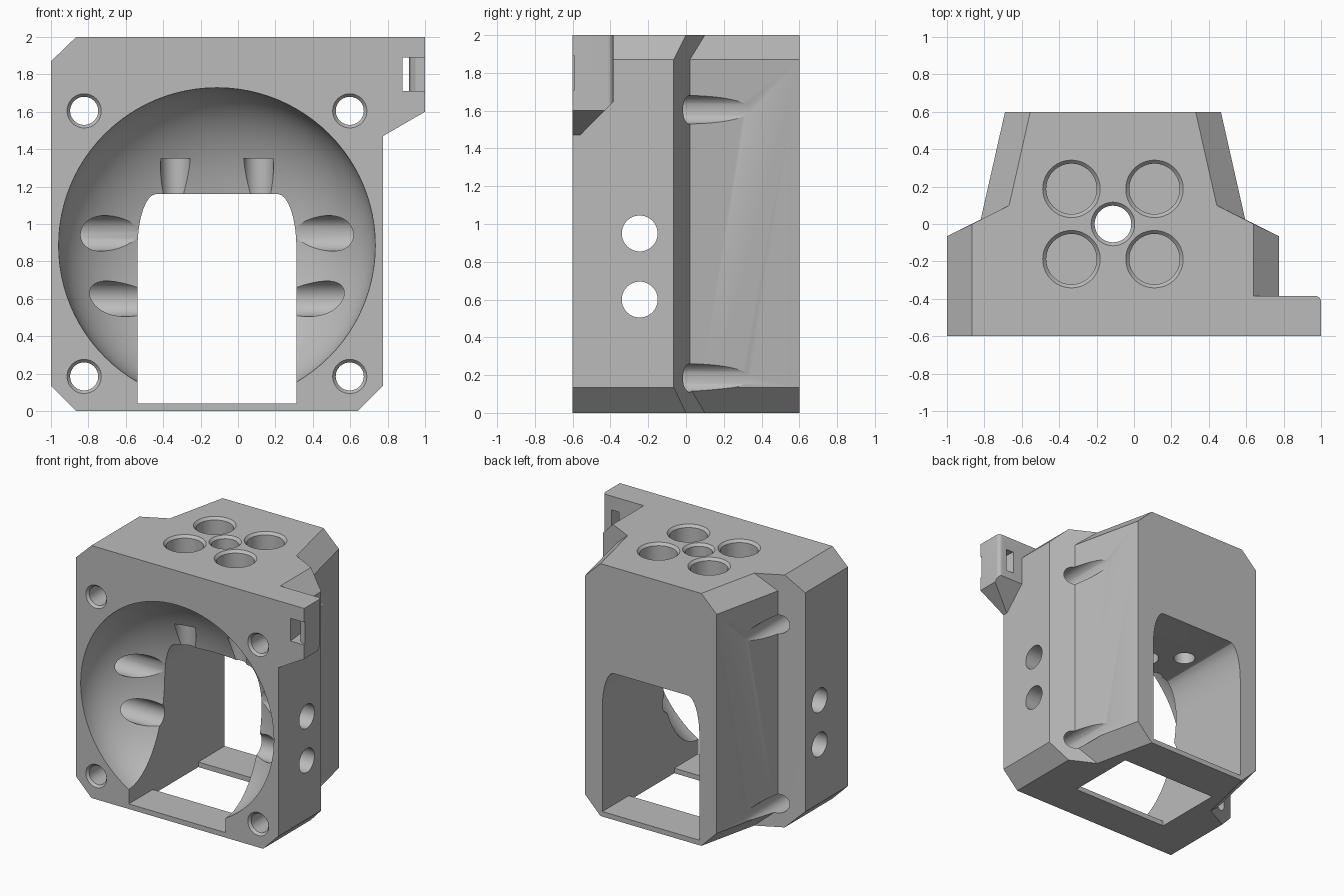
import bpy, bmesh, math
from mathutils import Matrix, Vector

cube = bpy.data.objects.get("Cube")
if cube:
    bpy.data.objects.remove(cube, do_unlink=True)

grey = bpy.data.materials.new("plain_grey")
grey.use_nodes = True
GREY = (0.5, 0.5, 0.5, 1)
grey.diffuse_color = GREY
grey.node_tree.nodes["Principled BSDF"].inputs["Base Color"].default_value = GREY

CX = -0.1125  # symmetry plane of the housing


def finish(bm, name):
    bmesh.ops.recalc_face_normals(bm, faces=bm.faces)
    mesh = bpy.data.meshes.new(name)
    bm.to_mesh(mesh)
    bm.free()
    mesh.materials.append(grey)
    obj = bpy.data.objects.new(name, mesh)
    bpy.context.collection.objects.link(obj)
    return obj


def loft(name, rings):
    """Skin closed rings of equal length and cap both ends."""
    bm = bmesh.new()
    loops = [[bm.verts.new(p) for p in ring] for ring in rings]
    n = len(loops[0])
    for a, b in zip(loops, loops[1:]):
        for i in range(n):
            j = (i + 1) % n
            bm.faces.new((a[i], a[j], b[j], b[i]))
    bm.faces.new(loops[0])
    bm.faces.new(loops[-1])
    return finish(bm, name)


def rod(name, start, end, r1, r2=None, sides=48):
    """Round rod or cone frustum between two points."""
    start, end = Vector(start), Vector(end)
    axis = end - start
    turn = axis.to_track_quat('Z', 'Y').to_matrix().to_4x4()
    bm = bmesh.new()
    bmesh.ops.create_cone(bm, cap_ends=True, segments=sides, radius1=r1,
                          radius2=r1 if r2 is None else r2, depth=axis.length,
                          matrix=Matrix.Translation((start + end) / 2) @ turn)
    return finish(bm, name)


def box(name, lo, hi):
    ring = [(lo[0], lo[1]), (hi[0], lo[1]), (hi[0], hi[1]), (lo[0], hi[1])]
    return loft(name, [[(x, y, z) for x, y in ring] for z in (lo[2], hi[2])])


def combine(body, tool, operation='DIFFERENCE'):
    tool.hide_render = True
    mod = body.modifiers.new("cut", 'BOOLEAN')
    mod.operation = operation
    mod.solver = 'EXACT'
    mod.object = tool
    bpy.context.view_layer.objects.active = body
    bpy.ops.object.modifier_apply(modifier=mod.name)
    bpy.data.objects.remove(tool, do_unlink=True)


# Housing: stepped, tapered plan with chamfered top and bottom sides
wide = [(0.8875, -0.6), (0.8875, -0.065), (0.708, 0.02), (0.577, 0.6)]
narrow = [(0.7525, -0.6), (0.7525, 0.0), (0.555, 0.1), (0.442, 0.6)]


def plan(half, z):
    return ([(CX + x, y, z) for x, y in half]
            + [(CX - x, y, z) for x, y in reversed(half)])


housing = loft("housing", [plan(narrow, 0), plan(wide, 0.135),
                           plan(wide, 1.87), plan(narrow, 2)])

# Side tab with sloping underside and rounded rear edge
side = [(0.62, 2), (1, 2), (1, 1.6), (0.775, 1.47), (0.62, 1.47)]
tab = loft("side_tab", [[(x, y, z) for x, z in side] for y in (-0.6, -0.385)])
bm = bmesh.new()
bm.from_mesh(tab.data)
edge = [e for e in bm.edges
        if all(v.co.x > 0.99 and v.co.y > -0.4 for v in e.verts)]
bmesh.ops.bevel(bm, geom=edge, offset=0.03, segments=5, profile=0.5,
                affect='EDGES')
cut = bmesh.ops.bisect_plane(bm, geom=bm.verts[:] + bm.edges[:] + bm.faces[:],
                             plane_co=(0, -0.385, 1.645),
                             plane_no=(0, 1, -1), clear_outer=True)
rim = [e for e in bm.edges if e.is_boundary]
bmesh.ops.holes_fill(bm, edges=rim)
bmesh.ops.recalc_face_normals(bm, faces=bm.faces)
bm.to_mesh(tab.data)
bm.free()
combine(housing, tab, 'UNION')

# Curved slot through the tab
slot = [(0.89, -0.7), (1.1, -0.7), (1.1, -0.59), (1.0, -0.59), (0.95, -0.57),
        (0.925, -0.54), (0.915, -0.5), (0.93, -0.3), (0.85, -0.3), (0.87, -0.5)]
combine(housing, loft("tab_slot", [[(x, y, z) for x, y in slot]
                                   for z in (1.71, 1.89)]))

# Round bowl opening at the front
bm = bmesh.new()
bmesh.ops.create_uvsphere(
    bm, u_segments=96, v_segments=48, radius=1,
    matrix=Matrix.Translation((CX, -0.604, 0.885))
    @ Matrix.Diagonal((0.847, 0.525, 0.844, 1))
    @ Matrix.Rotation(math.pi / 2, 4, 'X'))
combine(housing, finish(bm, "bowl"))

# Through channel with arched upper corners
arch = [(0.425, 0.04)]
for i in range(9):
    t = i / 8 * math.pi / 2
    arch.append((0.325 + 0.1 * math.cos(t), 0.87 + 0.29 * math.sin(t)))
outline = [(CX + x, z) for x, z in arch] + [(CX - x, z) for x, z in reversed(arch)]
combine(housing, loft("channel", [[(x, y, z) for x, z in outline]
                                  for y in (-0.7, 0.7)]))

# Opening in the floor
combine(housing, box("floor_opening", (CX - 0.425, -0.3, -0.1),
                     (CX + 0.425, 0.27, 0.1)))

# Corner screw holes, countersunk at the front
for sx in (-1, 1):
    for z in (0.185, 1.605):
        x = CX + sx * 0.71
        combine(housing, rod("screw_hole", (x, -0.7, z), (x, 0.7, z), 0.075))
        combine(housing, rod("countersink", (x, -0.61, z), (x, -0.575, z),
                             0.1, 0.07))

# Cross holes through both side walls
for z in (0.6, 0.95):
    combine(housing, rod("cross_hole", (-1.2, -0.245, z), (1.2, -0.245, z), 0.095))

# Four round pockets and a central through hole in the top
for sx in (-1, 1):
    for sy in (-1, 1):
        x, y = CX + sx * 0.222, sy * 0.188
        combine(housing, rod("pocket", (x, y, 1.7), (x, y, 2.1), 0.135))
        combine(housing, rod("pocket_rim", (x, y, 1.975), (x, y, 2.01), 0.13, 0.163))
        combine(housing, rod("ceiling_hole", (x, y, 1.1), (x, y, 1.35), 0.08))
combine(housing, rod("centre_hole", (CX, 0, 1), (CX, 0, 2.1), 0.098))
combine(housing, rod("centre_rim", (CX, 0, 1.975), (CX, 0, 2.01), 0.093, 0.126))

bpy.ops.object.select_all(action='DESELECT')
housing.select_set(True)
bpy.context.view_layer.objects.active = housing
bpy.ops.object.shade_smooth_by_angle(angle=math.radians(25))
